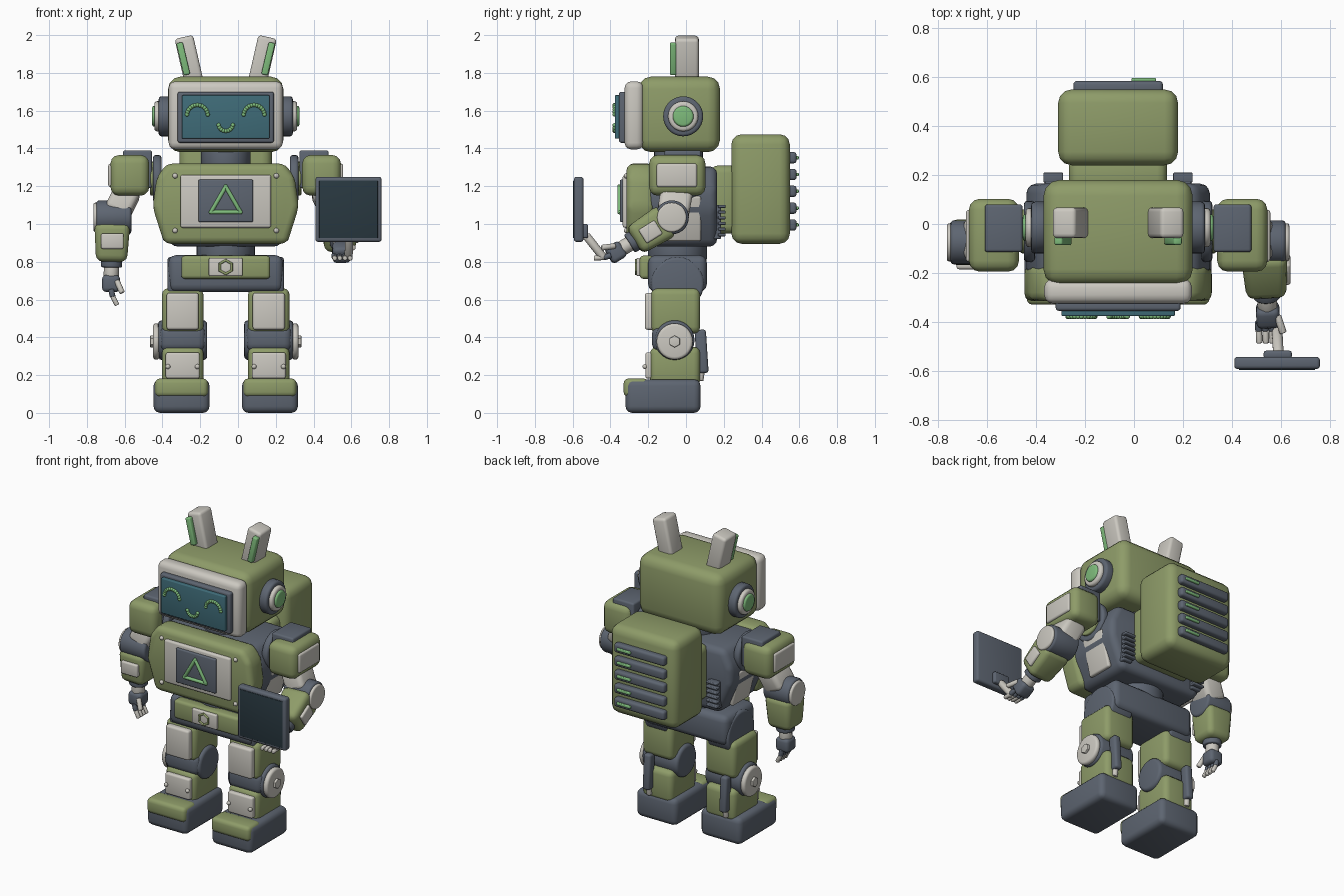
import bpy, bmesh, math
from mathutils import Vector, Matrix

cube = bpy.data.objects.get("Cube")
if cube:
    bpy.data.objects.remove(cube, do_unlink=True)

CX = -0.065  # body symmetry plane
made = []


def material(name, rgb):
    m = bpy.data.materials.new(name)
    m.use_nodes = True
    m.diffuse_color = (*rgb, 1)
    m.node_tree.nodes["Principled BSDF"].inputs["Base Color"].default_value = (*rgb, 1)
    return m


GREEN = material("olive green", (0.27, 0.33, 0.14))
WHITE = material("warm light grey", (0.60, 0.58, 0.53))
DARK = material("slate grey", (0.11, 0.13, 0.165))
TEAL = material("teal screen", (0.05, 0.15, 0.19))
GLOW = material("bright green", (0.21, 0.5, 0.2))
INK = material("dark screen", (0.022, 0.04, 0.052))


def finish(name, mat, bm, matrix, bevel=0.0, angle=0.5):
    """Bevel the sharp edges, place the mesh and make the object."""
    if bevel:
        edges = [e for e in bm.edges if e.calc_face_angle(0) > angle]
        bmesh.ops.bevel(bm, geom=edges, offset=bevel, segments=3, profile=0.5,
                        affect='EDGES', clamp_overlap=True)
    bm.transform(Matrix.Translation((CX, 0, 0)) @ matrix)
    bmesh.ops.recalc_face_normals(bm, faces=bm.faces)
    mesh = bpy.data.meshes.new(name)
    bm.to_mesh(mesh)
    bm.free()
    mesh.materials.append(mat)
    ob = bpy.data.objects.new(name, mesh)
    bpy.context.collection.objects.link(ob)
    made.append(ob)


def frame(p, q):
    """Matrix at the middle of p-q, with local z along p-q."""
    p, q = Vector(p), Vector(q)
    z = (q - p).normalized()
    ref = Vector((1, 0, 0)) if abs(z.x) < 0.9 else Vector((0, 1, 0))
    x = (ref - z * ref.dot(z)).normalized()
    rot = Matrix((x, z.cross(x), z)).transposed().to_4x4()
    return Matrix.Translation((p + q) / 2) @ rot, (q - p).length


def limb(name, mat, p, q, w, d, bevel=0.02, taper=1.0):
    m, length = frame(p, q)
    bm = bmesh.new()
    bmesh.ops.create_cube(bm, size=1)
    for v in bm.verts:
        k = taper if v.co.z > 0 else 1
        v.co = (v.co.x * w * k, v.co.y * d * k, v.co.z * length)
    finish(name, mat, bm, m, bevel)


def block(name, mat, x, y, z, bevel=0.03):
    mx, my = sum(x) / 2, sum(y) / 2
    limb(name, mat, (mx, my, z[0]), (mx, my, z[1]), abs(x[1] - x[0]), y[1] - y[0], bevel)


def plate(name, mat, half, y, z, bevel=0.01):
    block(name, mat, (-half, half), y, z, bevel)


def rod(name, mat, p, q, r, bevel=0.008, sides=28):
    m, length = frame(p, q)
    bm = bmesh.new()
    bmesh.ops.create_cone(bm, cap_ends=True, segments=sides, radius1=r, radius2=r, depth=length)
    finish(name, mat, bm, m, bevel, 1.2)


def ball(name, mat, c, r, squash=1.0):
    bm = bmesh.new()
    bmesh.ops.create_uvsphere(bm, u_segments=16, v_segments=10, radius=r)
    finish(name, mat, bm, Matrix.Translation(c) @ Matrix.Diagonal((1, 1, squash, 1)))


def prism(name, mat, half_outline, y0, y1, bevel):
    """Symmetric front outline (x, z) pulled from y0 to y1."""
    outline = half_outline + [(-x, z) for x, z in reversed(half_outline)]
    bm = bmesh.new()
    face = bm.faces.new([bm.verts.new((x, y0, z)) for x, z in outline])
    top = bmesh.ops.extrude_face_region(bm, geom=[face])["geom"]
    bmesh.ops.translate(bm, vec=(0, y1 - y0, 0),
                        verts=[v for v in top if isinstance(v, bmesh.types.BMVert)])
    finish(name, mat, bm, Matrix(), bevel, 0.1)


def bead_arc(name, c, r, start, end, n):
    for i in range(n):
        a = math.radians(start + (end - start) * i / (n - 1))
        ball(name, GLOW, (c[0] + r * math.cos(a), c[1], c[2] + r * math.sin(a)), 0.011)


def loop(name, mat, c, r, n, turn, width, depth):
    """Flat ring of straight bars facing the front."""
    pts = [(c[0] + r * math.cos(turn + i * math.tau / n), c[1],
            c[2] + r * math.sin(turn + i * math.tau / n)) for i in range(n)]
    for i in range(n):
        p, q = Vector(pts[i - 1]), Vector(pts[i])
        grow = (q - p).normalized() * width * 0.4
        rod(name, mat, p - grow, q + grow, width / 2, depth, 10)


# Head and face
plate("head", GREEN, 0.305, (-0.25, 0.18), (1.38, 1.78), 0.065)
plate("face_frame", WHITE, 0.302, (-0.325, -0.225), (1.395, 1.755), 0.035)
plate("screen_bezel", DARK, 0.255, (-0.355, -0.31), (1.43, 1.70), 0.012)
plate("face_screen", TEAL, 0.232, (-0.377, -0.34), (1.452, 1.682), 0.006)
for s in (-1, 1):
    bead_arc("smiling_eye", (s * 0.14 - 0.02 * (s < 0) + 0.01, -0.378, 1.575), 0.055, 5, 175, 13)
bead_arc("mouth", (0, -0.378, 1.53), 0.038, 190, 350, 9)
rod("neck", DARK, (0, -0.04, 1.28), (0, -0.04, 1.40), 0.13)

# Ears and antennas
for s in (-1, 1):
    ear = lambda a: (s * a, -0.015, 1.57)
    rod("ear_base", DARK, ear(0.29), ear(0.355), 0.106, 0.015)
    rod("ear_ring", WHITE, ear(0.34), ear(0.378), 0.08, 0.015)
    rod("ear_light", GLOW, ear(0.36), ear(0.39), 0.055, 0.012)
    limb("antenna", WHITE, (s * 0.165, 0.005, 1.74), (s * 0.222, 0.005, 1.99), 0.10, 0.125, 0.018)
    limb("antenna_light", GLOW, (s * 0.205, -0.068, 1.79), (s * 0.245, -0.068, 1.96), 0.035, 0.035, 0.008)

# Torso
prism("torso", DARK, [(0.32, 1.305), (0.375, 1.19), (0.375, 1.08), (0.29, 0.88)], -0.22, 0.165, 0.04)
prism("chest_plate", GREEN, [(0.31, 1.32), (0.365, 1.25), (0.387, 1.09), (0.325, 0.895)], -0.315, -0.17, 0.035)
plate("chest_panel", WHITE, 0.24, (-0.335, -0.28), (0.98, 1.26), 0.012)
plate("chest_display", DARK, 0.145, (-0.35, -0.3), (1.01, 1.235), 0.008)
loop("chest_light", GLOW, (0, -0.352, 1.108), 0.09, 3, math.pi / 2, 0.022, 0.004)
for s in (-1, 1):
    for z in (0.965, 1.255):
        ball("chest_screw", WHITE, (s * 0.268, -0.315, z), 0.014)
    limb("side_panel", WHITE, (s * 0.315, -0.01, 0.91), (s * 0.37, -0.01, 1.15), 0.03, 0.18, 0.012)
    block("vent_base", DARK, (s * 0.23, s * 0.3), (0.13, 0.185), (0.92, 1.10), 0.008)
    for i in range(6):
        z = 0.935 + i * 0.03
        block("vent_rib", DARK, (s * 0.225, s * 0.305), (0.17, 0.21), (z, z + 0.016), 0.005)

# Backpack
plate("backpack_mount", GREEN, 0.2, (0.13, 0.28), (0.95, 1.31), 0.04)
plate("backpack", GREEN, 0.245, (0.24, 0.55), (0.895, 1.475), 0.055)
for i in range(5):
    z = 0.995 + i * 0.089
    plate("backpack_slat", DARK, 0.183, (0.53, 0.585), (z - 0.03, z + 0.03), 0.015)
    block("slat_light", GLOW, (0.055, 0.155), (0.57, 0.597), (z - 0.009, z + 0.009), 0.005)

# Waist and belt
rod("waist", DARK, (0, -0.045, 0.8), (0, -0.045, 0.92), 0.155, 0.015)
plate("pelvis", DARK, 0.303, (-0.2, 0.11), (0.64, 0.835), 0.04)
plate("belt_plate", GREEN, 0.235, (-0.245, -0.17), (0.71, 0.832), 0.018)
plate("belt_buckle", WHITE, 0.09, (-0.262, -0.22), (0.724, 0.82), 0.008)
loop("buckle_ring", GREEN, (0, -0.264, 0.772), 0.036, 6, math.pi / 6, 0.013, 0.002)

# Legs
for s in (-1, 1):
    x = s * 0.228
    span = lambda h: (x - h, x + h)
    rod("hip_joint", DARK, (x - 0.08, -0.045, 0.685), (x + 0.08, -0.045, 0.685), 0.14, 0.015)
    block("thigh", GREEN, span(0.11), (-0.185, 0.075), (0.42, 0.66), 0.035)
    block("thigh_plate", WHITE, span(0.085), (-0.218, -0.16), (0.44, 0.635), 0.014)
    rod("knee_joint", DARK, (x - 0.13, -0.06, 0.385), (x + 0.13, -0.06, 0.385), 0.105, 0.02)
    block("knee_guard", DARK, span(0.122), (-0.18, 0.04), (0.325, 0.46), 0.04)
    rod("knee_disc", WHITE, (s * 0.35, -0.06, 0.378), (s * 0.385, -0.06, 0.378), 0.096, 0.015)
    rod("knee_nut", WHITE, (s * 0.37, -0.06, 0.378), (s * 0.4, -0.06, 0.378), 0.032, 0.004, 6)
    block("shin", GREEN, span(0.11), (-0.19, 0.075), (0.14, 0.35), 0.035)
    block("shin_plate", WHITE, span(0.09), (-0.215, -0.16), (0.182, 0.32), 0.012)
    for t in (-1, 1):
        ball("shin_screw", WHITE, (x + t * 0.078, -0.217, 0.245), 0.013)
    limb("calf_piston", DARK, (x + s * 0.05, 0.09, 0.21), (x + s * 0.05, 0.075, 0.44), 0.05, 0.06, 0.015)
    rod("piston_rod", WHITE, (x + s * 0.05, 0.075, 0.17), (x + s * 0.05, 0.085, 0.24), 0.017, 0.004)
    f = s * 0.234
    block("foot", DARK, (f - 0.148, f + 0.148), (-0.32, 0.077), (0, 0.178), 0.035)
    block("toe_cap", GREEN, (f - 0.14, f + 0.14), (-0.33, -0.2), (0.085, 0.182), 0.025)

# Shoulders, upper arms and elbows
for s in (-1, 1):
    rod("shoulder_disc", DARK, (s * 0.34, -0.03, 1.24), (s * 0.385, -0.03, 1.24), 0.125, 0.015)
    rod("shoulder_ring", GREEN, (s * 0.37, -0.03, 1.24), (s * 0.4, -0.03, 1.24), 0.09)
    block("shoulder_core", DARK, (s * 0.39, s * 0.545), (-0.115, 0.08), (1.19, 1.39), 0.012)
    block("shoulder", GREEN, (s * 0.405, s * 0.61), (-0.195, 0.103), (1.15, 1.365), 0.045)
    block("shoulder_plate", WHITE, (s * 0.59, s * 0.622), (-0.155, 0.058), (1.195, 1.32), 0.012)
    limb("upper_arm", WHITE, (s * 0.51, -0.045, 1.19), (s * 0.58, -0.07, 1.05), 0.14, 0.17, 0.03)
    rod("elbow_joint", DARK, (s * 0.5, -0.075, 1.035), (s * 0.685, -0.075, 1.035), 0.09, 0.015)
    rod("elbow_disc", WHITE, (s * 0.67, -0.075, 1.035), (s * 0.7, -0.075, 1.035), 0.078, 0.01)


def forearm_and_hand(side, elbow, direction, spread, curl):
    """Forearm, wrist, palm, four fingers and a thumb along one direction."""
    d, sp, cu = (Vector(v).normalized() for v in (direction, spread, curl))
    at = lambda along, across=0, bend=0: Vector(elbow) + d * along + sp * across + cu * bend
    limb(side + "_forearm", GREEN, at(0.03), at(0.235), 0.19, 0.19, 0.035, 0.86)
    rod(side + "_cuff", DARK, at(0.22), at(0.265), 0.056)
    rod(side + "_wrist", WHITE, at(0.25), at(0.32), 0.04)
    limb(side + "_palm", DARK, at(0.305), at(0.395), 0.095, 0.095, 0.022)
    for i in range(4):
        a = (i - 1.5) * 0.027
        rod(side + "_knuckle", DARK, at(0.38, a), at(0.42, a, 0.01), 0.015, 0.004, 12)
        rod(side + "_finger", WHITE, at(0.41, a, 0.005), at(0.465, a, 0.035), 0.013, 0.005, 12)
    rod(side + "_thumb", WHITE, at(0.335, 0.04, 0.03), at(0.4, 0.06, 0.06), 0.015, 0.005, 12)


forearm_and_hand("right", (-0.6, -0.075, 1.035), (-0.02, 0, -1), (0, -1, 0), (1, 0, 0))
block("right_forearm_plate", WHITE, (-0.66, -0.54), (-0.185, -0.15), (0.868, 0.95), 0.01)
forearm_and_hand("left", (0.595, -0.075, 1.035), (0.05, -0.85, -0.53), (1, 0, 0), (0, -0.53, 0.85))
limb("left_forearm_plate", WHITE, (0.69, -0.145, 0.985), (0.69, -0.23, 0.932), 0.03, 0.085, 0.01)

# Tablet held in the left hand
block("tablet", DARK, (0.475, 0.825), (-0.593, -0.543), (0.905, 1.25), 0.014)
block("tablet_screen", INK, (0.495, 0.805), (-0.597, -0.589), (0.925, 1.23), 0.002)
block("tablet_grip", DARK, (0.595, 0.71), (-0.55, -0.518), (0.925, 1.0), 0.01)
rod("support_finger", WHITE, (0.65, -0.435, 0.82), (0.655, -0.53, 0.94), 0.022, 0.008, 14)

# Smooth shading with sharp edges kept
bpy.ops.object.select_all(action='DESELECT')
for ob in made:
    ob.select_set(True)
bpy.context.view_layer.objects.active = made[0]
bpy.ops.object.shade_smooth_by_angle(angle=math.radians(35))
